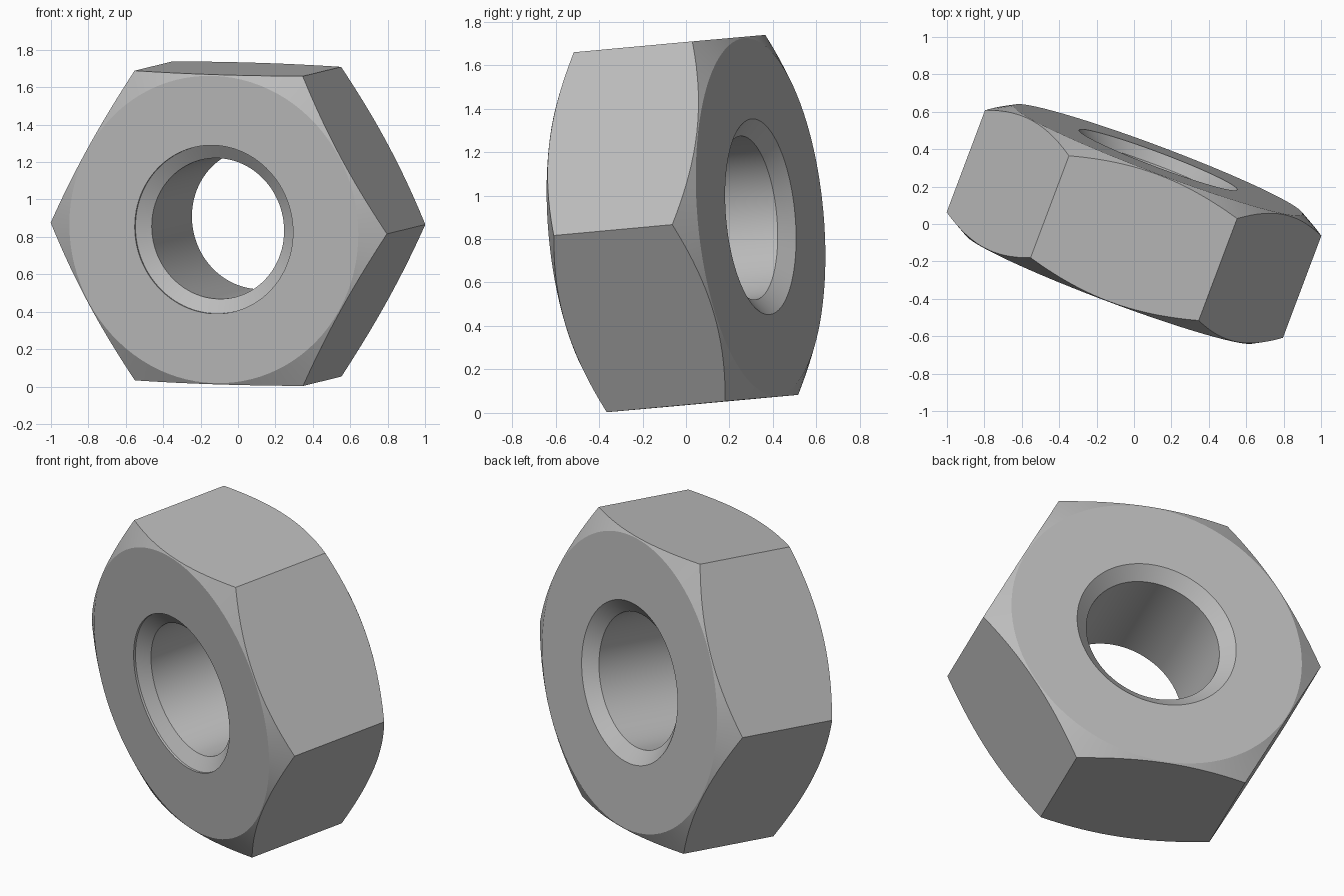
import bpy, bmesh
from math import pi, cos, sin
from mathutils import Matrix, Vector

cube = bpy.data.objects.get("Cube")
if cube:
    bpy.data.objects.remove(cube)

# Main dimensions, measured along and across the bore axis
CORNER_R = 0.96
FLAT_R = CORNER_R * cos(pi / 6)
FACE_R = 0.825
HALF = 0.368
SLOPE = 0.56
BORE_R, SINK_R, SINK_DEPTH, LIP = 0.378, 0.452, 0.062, 0.012
STEPS = 96

steel = bpy.data.materials.new("grey steel")
steel.use_nodes = True
steel.diffuse_color = (0.5, 0.5, 0.5, 1)
steel.node_tree.nodes["Principled BSDF"].inputs["Base Color"].default_value = (0.5, 0.5, 0.5, 1)


def section(angle):
    """Closed (radius, height) outline of the nut at one angle."""
    rim = FLAT_R / cos((angle % (pi / 3)) - pi / 6)
    edge = HALF - (rim - FACE_R) * SLOPE
    return [(BORE_R, SINK_DEPTH - HALF), (SINK_R, LIP - HALF), (SINK_R, -HALF),
            (FACE_R, -HALF), (rim, -edge), (rim, edge),
            (FACE_R, HALF), (SINK_R, HALF), (BORE_R, HALF - SINK_DEPTH)]


# Sweep the section around the axis
bm = bmesh.new()
rings = []
for i in range(STEPS):
    a = 2 * pi * i / STEPS
    rings.append([bm.verts.new((r * cos(a), r * sin(a), h)) for r, h in section(a)])
for i, ring in enumerate(rings):
    nxt = rings[(i + 1) % STEPS]
    for j in range(len(ring)):
        k = (j + 1) % len(ring)
        bm.faces.new((ring[j], nxt[j], nxt[k], ring[k]))
bmesh.ops.recalc_face_normals(bm, faces=bm.faces)

mesh = bpy.data.meshes.new("hex_nut")
bm.to_mesh(mesh)
bm.free()
mesh.materials.append(steel)
nut = bpy.data.objects.new("hex_nut", mesh)
bpy.context.collection.objects.link(nut)

# Lean the nut: bore axis points back, a corner points to the side
axis = Vector((0.351, 0.932, 0.0855)).normalized()
side = Vector((0.937, -0.35, -0.031))
side = (side - axis * side.dot(axis)).normalized()
turn = Matrix((side, axis.cross(side), axis)).transposed().to_4x4()
nut.matrix_world = Matrix.Translation((0, 0, 0.871)) @ turn

# Smooth the round surfaces, keep chamfers and flats crisp
bpy.context.view_layer.objects.active = nut
nut.select_set(True)
bpy.ops.object.shade_smooth_by_angle(angle=pi / 9)
